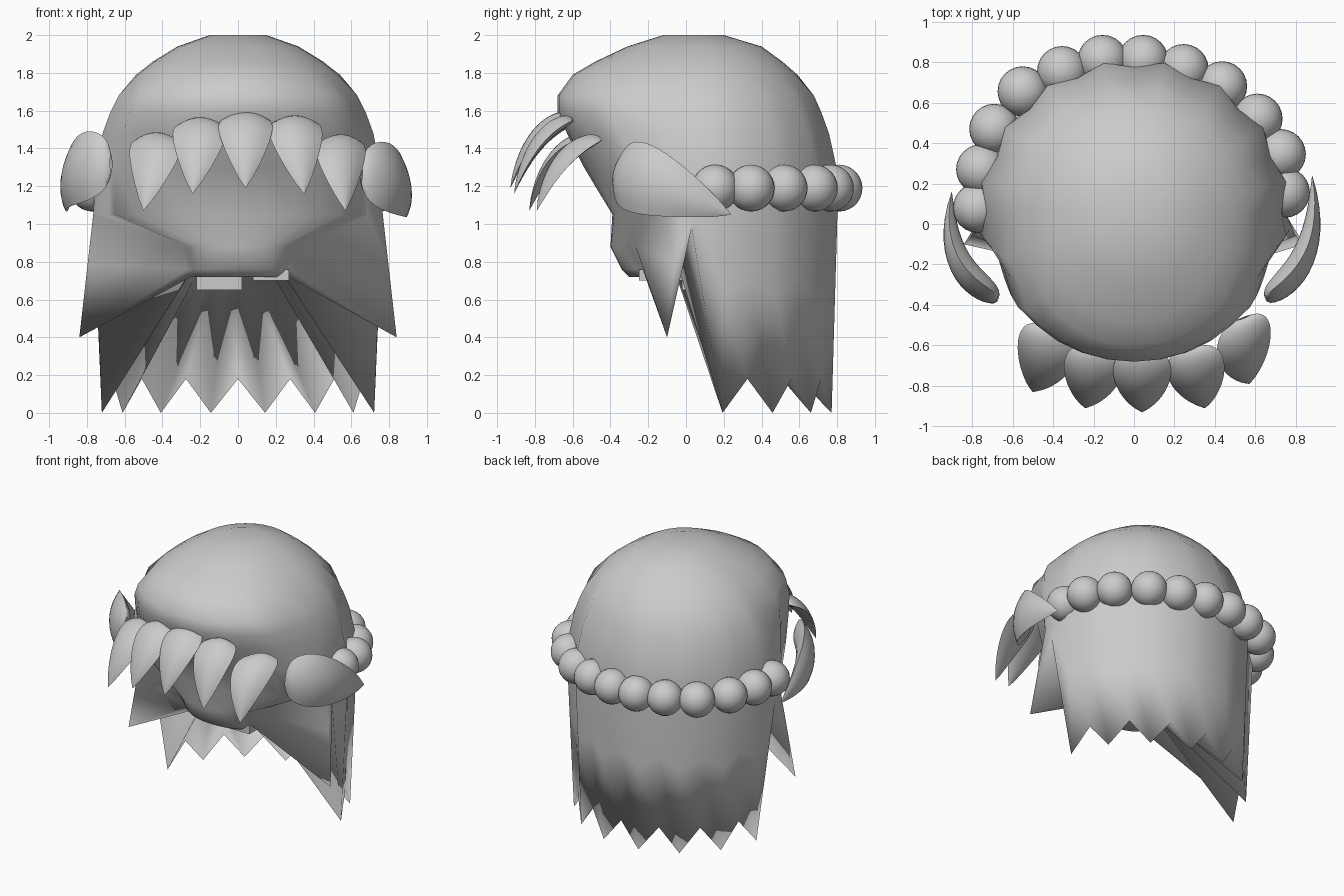
import bpy, bmesh
from math import sin, cos, pi, radians
from mathutils import Vector

if "Cube" in bpy.data.objects:
    bpy.data.objects.remove(bpy.data.objects["Cube"])

def finish(bm, name, angle=55):
    bmesh.ops.recalc_face_normals(bm, faces=bm.faces)
    me = bpy.data.meshes.new(name)
    bm.to_mesh(me)
    bm.free()
    ob = bpy.data.objects.new(name, me)
    bpy.context.collection.objects.link(ob)
    bpy.ops.object.select_all(action='DESELECT')
    ob.select_set(True)
    bpy.context.view_layer.objects.active = ob
    bpy.ops.object.shade_smooth_by_angle(angle=radians(angle))
    return ob

def ring_point(k, z, hw, back, front, e=0.8, yc=0.06):
    a = k * pi / 16
    s = sin(a)
    y = yc + (back - yc) * s if s >= 0 else yc - (yc - front) * abs(s) ** e
    return Vector((hw * cos(a), y, z))

# Hair and face: 32 columns lofted through rows (z, half width, back, front, front roundness)
rows = [(2.0, .15, .2, -.12), (1.94, .32, .40, -.31), (1.86, .45, .51, -.48),
        (1.79, .54, .59, -.60), (1.68, .635, .68, -.68, .75), (1.59, .68, .72, -.68, .8),
        (1.48, .72, .76, -.63, .9), (1.3, .755, .80, -.54, 1.0), (1.05, .77, .805, -.39, 1.0)]
bm = bmesh.new()
columns = []
for k in range(32):
    pts = [ring_point(k, *r) for r in rows]
    if k <= 19 or k >= 29:                         # pleats on sides and back
        f = 1.015 if k % 2 else 0.965
        for p in pts[4:]:
            p.x *= f
            p.y = .06 + (p.y - .06) * f
    if 18 <= k <= 30:                              # jaw
        pts.append(ring_point(k, .88, .32, 0, -.40, .5, -.05))
        pts.append(ring_point(k, .76, .29, 0, -.34, .5, -.05))
    else:
        if k in (0, 16):                           # notch behind the ear lock
            hem = Vector((.76 * cos(k * pi / 16), .03, .98))
        elif k in (17, 31):                        # ear lock tip
            hem = Vector((.84 if k == 31 else -.84, -.10, .40))
        else:                                      # back hem teeth
            tip = k % 2
            r = .735 if tip else .72
            hem = Vector((r * cos(k * pi / 16), .05 + r * sin(k * pi / 16), 0 if tip else .18))
        pts += [pts[-1].lerp(hem, .4), hem]
    pts.append(ring_point(k, .72, .27, .08, -.30, .5, -.05))
    columns.append([bm.verts.new(p) for p in pts])
for k in range(32):
    a, b = columns[k], columns[(k + 1) % 32]
    for i in range(len(a) - 1):
        bm.faces.new((a[i], b[i], b[i + 1], a[i + 1]))
bm.faces.new([c[0] for c in columns])
bm.faces.new([c[-1] for c in columns])
finish(bm, "hair_and_face", 180)

# Small steps under the chin
for name, x0, x1, y0, y1, z0 in (("chin_step", .08, .27, -.25, .03, .70),
                                 ("neck_step", -.22, .02, -.02, .12, .65)):
    bm = bmesh.new()
    bmesh.ops.create_cube(bm, size=1)
    for v in bm.verts:
        v.co = Vector(((x0 + x1) / 2 + v.co.x * (x1 - x0),
                       (y0 + y1) / 2 + v.co.y * (y1 - y0),
                       (z0 + .76) / 2 + v.co.z * (.76 - z0)))
    finish(bm, name)

# Beads around the back
beads = [(-.77, .08), (-.755, .27), (-.69, .47), (-.55, .655), (-.355, .755), (-.155, .81),
         (.045, .81), (.245, .765), (.435, .68), (.61, .52), (.725, .345), (.745, .155)]
for x, y in beads:
    bm = bmesh.new()
    bmesh.ops.create_uvsphere(bm, u_segments=24, v_segments=14, radius=.124)
    bmesh.ops.translate(bm, verts=bm.verts, vec=(x, y, 1.19))
    finish(bm, "bead", 60)

# Leaf: cupped lens swept along a bent midline, round base and sharp tip
def leaf(name, base, mid, tip, side, half, bulge, inner, n=16, m=8):
    B, M, T, W = Vector(base), Vector(mid), Vector(tip), Vector(side).normalized()
    bm = bmesh.new()
    for depth in (1, inner):
        grid = []
        for i in range(n + 1):
            t = .004 + .993 * (i / n) ** 1.4
            c = B * (1 - t) ** 2 + M * 2 * t * (1 - t) + T * t * t
            d = ((M - B) * (1 - t) + (T - M) * t).normalized()
            N = W.cross(d).normalized()
            if N.dot(M - (B + T) / 2) < 0:
                N = -N
            w = t ** .36 * (1 - t) ** .85 / .486
            grid.append([bm.verts.new(c + W * half * w * u + N * bulge * depth * w * (1 - u * u))
                         for u in (-1 + 2 * j / m for j in range(m + 1))])
        for i in range(n):
            for j in range(m):
                bm.faces.new((grid[i][j], grid[i + 1][j], grid[i + 1][j + 1], grid[i][j + 1]))
    bmesh.ops.remove_doubles(bm, verts=bm.verts, dist=.0005)
    finish(bm, name)

# Front leaves: base x, y, z then tip x, y, z and the width direction's y lean
for bx, by, bz, tx, ty, tz, lean in (
        (.04, -.61, 1.57, .04, -.93, 1.19, 0),
        (-.20, -.60, 1.54, -.24, -.91, 1.16, -.12),
        (.30, -.60, 1.55, .35, -.91, 1.16, .12),
        (-.43, -.50, 1.46, -.50, -.83, 1.07, -.3),
        (.54, -.46, 1.45, .57, -.79, 1.07, .4)):
    leaf("front_leaf", (bx, by, bz), (bx, ty + .11, bz - .06), (tx, ty, tz),
         (1, lean, 0), .145, .05, -.5)

# Side leaves over the ears
leaf("right_leaf", (.65, -.37, 1.27), (.95, -.22, 1.26), (.88, .24, 1.05), (0, .2, 1), .19, .05, -1.6)
leaf("left_leaf", (-.67, -.37, 1.32), (-.97, -.25, 1.33), (-.90, .16, 1.07), (0, .2, 1), .19, .05, -1.6)
